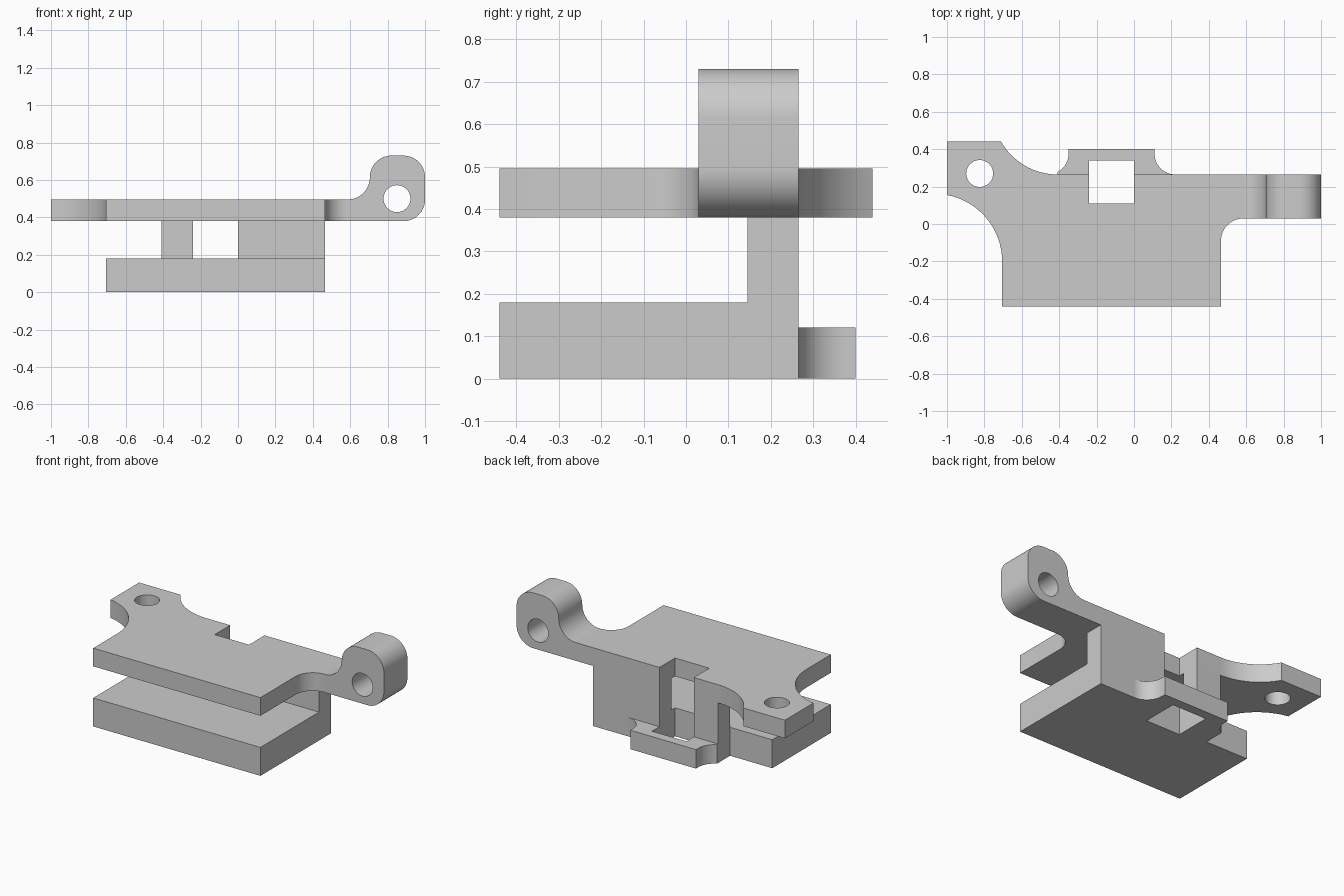
import bpy, bmesh
from math import sin, cos, radians
from mathutils import Vector

cube = bpy.data.objects.get("Cube")
if cube:
    bpy.data.objects.remove(cube, do_unlink=True)

GREY = (0.6, 0.6, 0.6, 1.0)
mat = bpy.data.materials.new("plain grey")
mat.use_nodes = True
mat.diffuse_color = GREY
mat.node_tree.nodes["Principled BSDF"].inputs["Base Color"].default_value = GREY


def arc(cx, cy, r, start, end, n=16):
    """Points on an arc, angles in degrees."""
    angles = [radians(start + (end - start) * i / n) for i in range(n + 1)]
    return [(cx + r * cos(a), cy + r * sin(a)) for a in angles]


def prism(name, outline, low, high, axis="z"):
    """Extrude an outline along z (drawn in x, y) or y (drawn in x, z)."""
    def place(p):
        return (p[0], p[1], low) if axis == "z" else (p[0], low, p[1])
    bm = bmesh.new()
    face = bm.faces.new([bm.verts.new(place(p)) for p in outline])
    grown = bmesh.ops.extrude_face_region(bm, geom=[face])["geom"]
    shift = Vector((0, 0, high - low)) if axis == "z" else Vector((0, high - low, 0))
    bmesh.ops.translate(bm, vec=shift,
                        verts=[g for g in grown if isinstance(g, bmesh.types.BMVert)])
    bmesh.ops.recalc_face_normals(bm, faces=bm.faces[:])
    mesh = bpy.data.meshes.new(name)
    bm.to_mesh(mesh)
    bm.free()
    mesh.materials.append(mat)
    obj = bpy.data.objects.new(name, mesh)
    bpy.context.collection.objects.link(obj)
    return obj


def activate(obj):
    bpy.ops.object.select_all(action="DESELECT")
    obj.select_set(True)
    bpy.context.view_layer.objects.active = obj


def drill(obj, cx, cy, r, low, high, axis="z"):
    """Cut a round hole through a part."""
    cutter = prism("hole_cutter", arc(cx, cy, r, 0, 360, 40)[:-1], low, high, axis)
    cutter.hide_render = True
    mod = obj.modifiers.new("hole", "BOOLEAN")
    mod.operation = "DIFFERENCE"
    mod.solver = "EXACT"
    mod.object = cutter
    activate(obj)
    bpy.ops.object.modifier_apply(modifier=mod.name)
    bpy.data.objects.remove(cutter, do_unlink=True)


LEFT, RIGHT = 0.465, -0.705          # body sides
FRONT, BACK, WALL = -0.44, 0.265, 0.145
SLOT_R, SLOT_L, SLOT_F, SLOT_B = -0.24, 0.0, 0.11, 0.34
STEP = -0.41                         # right end of the rear wall
BASE_TOP, PLATE_LOW, PLATE_TOP = 0.18, 0.38, 0.495
ARM_FRONT, ARM_X = 0.03, 0.585

slot = [(SLOT_L, BACK), (SLOT_L, SLOT_F), (SLOT_R, SLOT_F), (SLOT_R, BACK)]

# Base block, notched by the square slot
base = prism("base", [(RIGHT, FRONT), (LEFT, FRONT), (LEFT, BACK)] + slot +
             [(STEP, BACK), (STEP, WALL), (RIGHT, WALL)], 0, BASE_TOP)

# Rear tab with concave corners, closing the slot
tab = prism("rear_tab", arc(0.22, 0.375, 0.11, 270, 180) + [(0.11, 0.4), (-0.35, 0.4)] +
            arc(-0.46, 0.375, 0.11, 0, -63) +
            [(STEP, BACK), (SLOT_R, BACK), (SLOT_R, SLOT_B), (SLOT_L, SLOT_B), (SLOT_L, BACK)],
            0, 0.12)

# Rear wall on either side of the slot
for name, x0, x1 in (("wall_right", STEP, SLOT_R), ("wall_left", SLOT_L, LEFT)):
    prism(name, [(x0, WALL), (x1, WALL), (x1, BACK), (x0, BACK)], BASE_TOP, PLATE_LOW)

# Top plate with curved ear
plate = prism("top_plate", [(RIGHT, FRONT), (LEFT, FRONT)] +
              arc(ARM_X, -0.09, 0.12, 180, 90) + [(ARM_X, BACK)] + slot +
              arc(STEP, 0.61, 0.345, 270, 209.5) + [(-1, 0.44), (-1, 0.155)] +
              arc(-1.066, -0.2, 0.361, 79.5, 0), PLATE_LOW, PLATE_TOP)
drill(plate, -0.825, 0.27, 0.072, 0.3, 0.6)

# Arm ending in a rounded eye
arm = prism("eye_arm", [(ARM_X, PLATE_LOW)] + arc(0.885, 0.495, 0.115, 270, 360) +
            arc(0.885, 0.615, 0.115, 0, 90) + arc(0.82, 0.615, 0.115, 90, 180)[:-1] +
            arc(ARM_X, 0.615, 0.12, 0, -90), ARM_FRONT, BACK, "y")
drill(arm, 0.85, 0.5, 0.072, -0.1, 0.4, "y")

for part in (plate, arm, tab):
    activate(part)
    bpy.ops.object.shade_smooth_by_angle(angle=radians(30))
